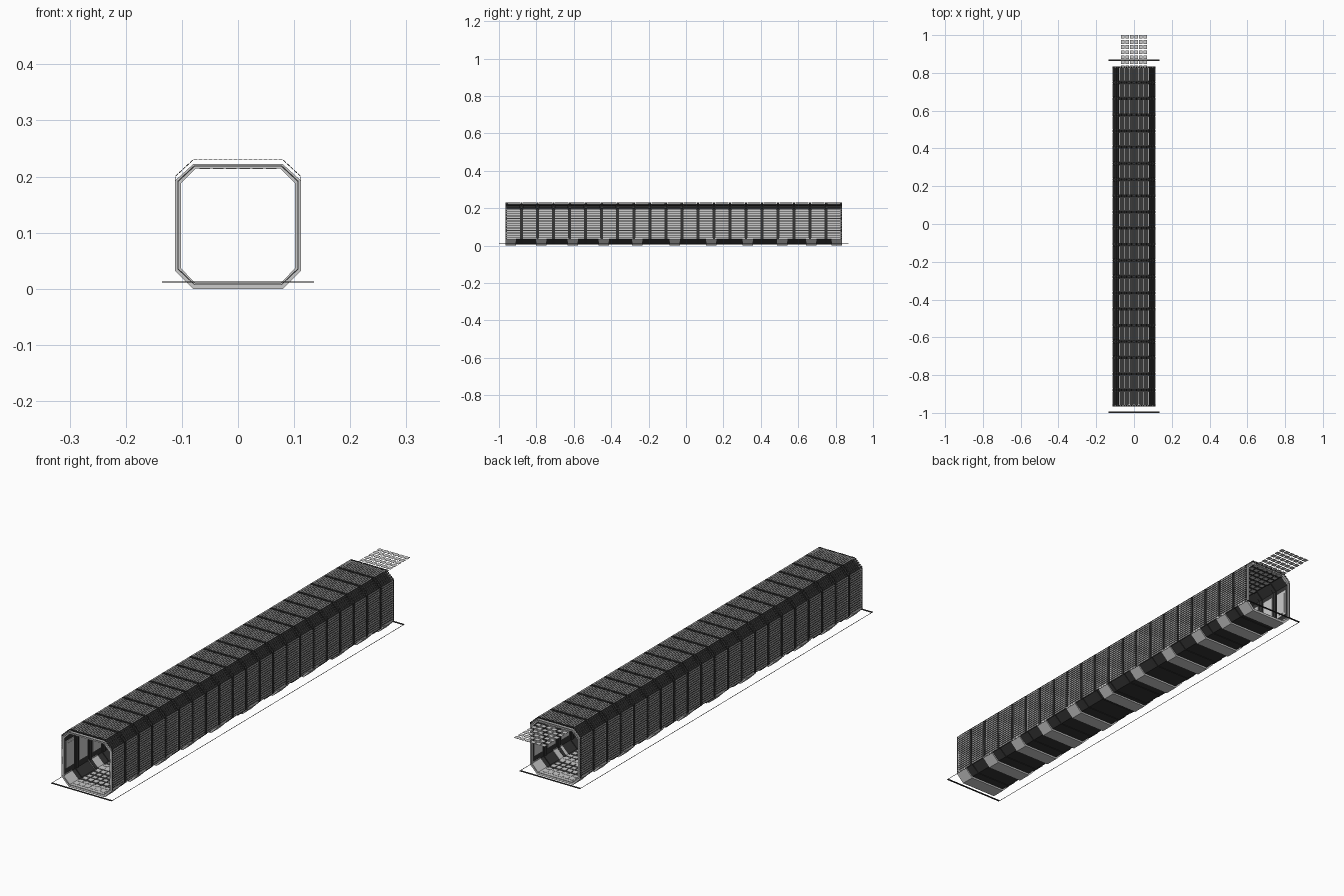
import bpy, bmesh, math
from mathutils import Vector, Matrix

if "Cube" in bpy.data.objects:
    bpy.data.objects.remove(bpy.data.objects["Cube"])

Y0, Y1, N = -0.965, 0.835, 21
SEG = (Y1 - Y0) / N

dark = bpy.data.materials.new("dark_metal")
dark.diffuse_color = (.035, .035, .035, 1)
dark.use_nodes = True
dark.node_tree.nodes["Principled BSDF"].inputs["Base Color"].default_value = dark.diffuse_color


def octagon(w, lo, hi, cw, cl, ch):
    """Closed chamfered outline in x/z."""
    return [(-cw, lo), (cw, lo), (w, cl), (w, ch), (cw, hi), (-cw, hi), (-w, ch), (-w, cl)]


def make(name, bm, mat=None):
    bmesh.ops.recalc_face_normals(bm, faces=bm.faces)
    me = bpy.data.meshes.new(name)
    bm.to_mesh(me)
    bm.free()
    if mat:
        me.materials.append(mat)
    ob = bpy.data.objects.new(name, me)
    bpy.context.collection.objects.link(ob)
    return ob


def box(bm, center, size, angle=0.0):
    """Box turned about the y axis."""
    m = Matrix.Translation(center) @ Matrix.Rotation(angle, 4, 'Y') @ Matrix.Diagonal((*size, 1))
    bmesh.ops.create_cube(bm, size=1, matrix=m)


def tube(bm, outer, inner, y0, y1):
    """Band between two outlines with equal point counts."""
    rings = [[bm.verts.new((x, y, z)) for x, z in p]
             for p, y in ((outer, y0), (outer, y1), (inner, y1), (inner, y0))]
    n = len(outer)
    for r in range(4):
        a, b = rings[r], rings[(r + 1) % 4]
        for i in range(n):
            j = (i + 1) % n
            bm.faces.new((a[i], a[j], b[j], b[i]))


frame_out = octagon(.112, .000, .222, .080, .032, .193)
frame_in = octagon(.102, .010, .214, .076, .037, .188)
skin_out = octagon(.108, .007, .220, .078, .035, .192)
skin_in = octagon(.106, .008, .218, .077, .036, .191)

# Continuous lining of the corridor
bm = bmesh.new()
tube(bm, skin_out, skin_in, Y0, Y1)
make("corridor_lining", bm, dark)

# Dark frame rings at the joints
rib_out = octagon(.1115, .005, .222, .080, .033, .193)
bm = bmesh.new()
for i in range(1, N):
    y = Y0 + SEG * i
    tube(bm, rib_out, frame_in, y - .008, y + .008)
make("frame_rings", bm, dark)

# Lighter rings at the two open ends
bm = bmesh.new()
for y in (Y0, Y1 - .008):
    tube(bm, frame_out, frame_in, y, y + .008)
make("end_rings", bm)

# Outer slats on the walls, upper chamfers and roof, with dark straps at the joints
spans = [((.112, .035), (.112, .200), 18), ((.112, .200), (.080, .230), 5),
         ((.080, .230), (-.080, .230), 18),
         ((-.080, .230), (-.112, .200), 5), ((-.112, .200), (-.112, .035), 18)]
slats, edge_slats, straps = bmesh.new(), bmesh.new(), bmesh.new()
for p, q, count in spans:
    p, q = Vector(p), Vector(q)
    d = (q - p) / count
    ang = -math.atan2(d.y, d.x)
    target = edge_slats if count == 5 else slats
    for k in range(count):
        c = p + d * (k + .5)
        for i in range(N):
            y = Y0 + SEG * (i + .5)
            box(target, (c.x, y, c.y), (d.length * .68, SEG - .016, .0014), ang)
        for i in range(N + 1):
            y = min(max(Y0 + SEG * i, Y0 + .006), Y1 - .006)
            box(straps, (c.x, y, c.y), (d.length * .78, .012, .0014), ang)
make("outer_slats", slats)
make("chamfer_slats", edge_slats, dark)
make("joint_straps", straps, dark)

# Saddle plates wrapped round the underside, showing inside on the lower chamfers
bm = bmesh.new()
path_o = [(-.112, .040), (-.112, .032), (-.080, 0), (.080, 0), (.112, .032), (.112, .040)]
path_i = [(-.104, .040), (-.104, .037), (-.076, .009), (.076, .009), (.104, .037), (.104, .040)]
for y in (-.937, -.775, -.605, -.44, -.26, -.06, .135, .33, .515, .67, .807):
    outline = path_o + path_i[::-1]
    face = bm.faces.new([bm.verts.new((x, y - .028, z)) for x, z in outline])
    ext = bmesh.ops.extrude_face_region(bm, geom=[face])
    bmesh.ops.translate(bm, vec=(0, .056, 0),
                        verts=[v for v in ext["geom"] if isinstance(v, bmesh.types.BMVert)])
make("underside_saddles", bm)

# Inner wall panels, one per bay on each side
bm = bmesh.new()
for i in range(N):
    y = Y0 + SEG * (i + .5)
    for s in (-1, 1):
        box(bm, (s * .1045, y, .115), (.003, .052, .11))
        box(bm, (s * .1030, y, .115), (.002, .036, .09))
make("wall_panels", bm)


def tile_grid(name, z, ya, yb):
    """Six columns of thin square tiles."""
    bm = bmesh.new()
    rows = round((yb - ya) / .0268)
    pitch = (yb - ya) / rows
    for r in range(rows):
        for c in range(6):
            box(bm, ((c - 2.5) * .0236, yb - pitch * (r + .5), z), (.019, .019, .001))
    make(name, bm)


# Ceiling light tiles run out past the back end; floor tiles stay inside
tile_grid("ceiling_tiles", .214, Y0 + .01, 1.004)
tile_grid("floor_tiles", .010, Y0 + .01, Y1 - .01)

# Thin base outline round the corridor
bm = bmesh.new()
for y in (-.996, .866):
    box(bm, (0, y, .012), (.27, .008, .0015))
for s in (-1, 1):
    box(bm, (s * .1345, -.065, .012), (.001, 1.862, .0015))
make("base_outline", bm, dark)
